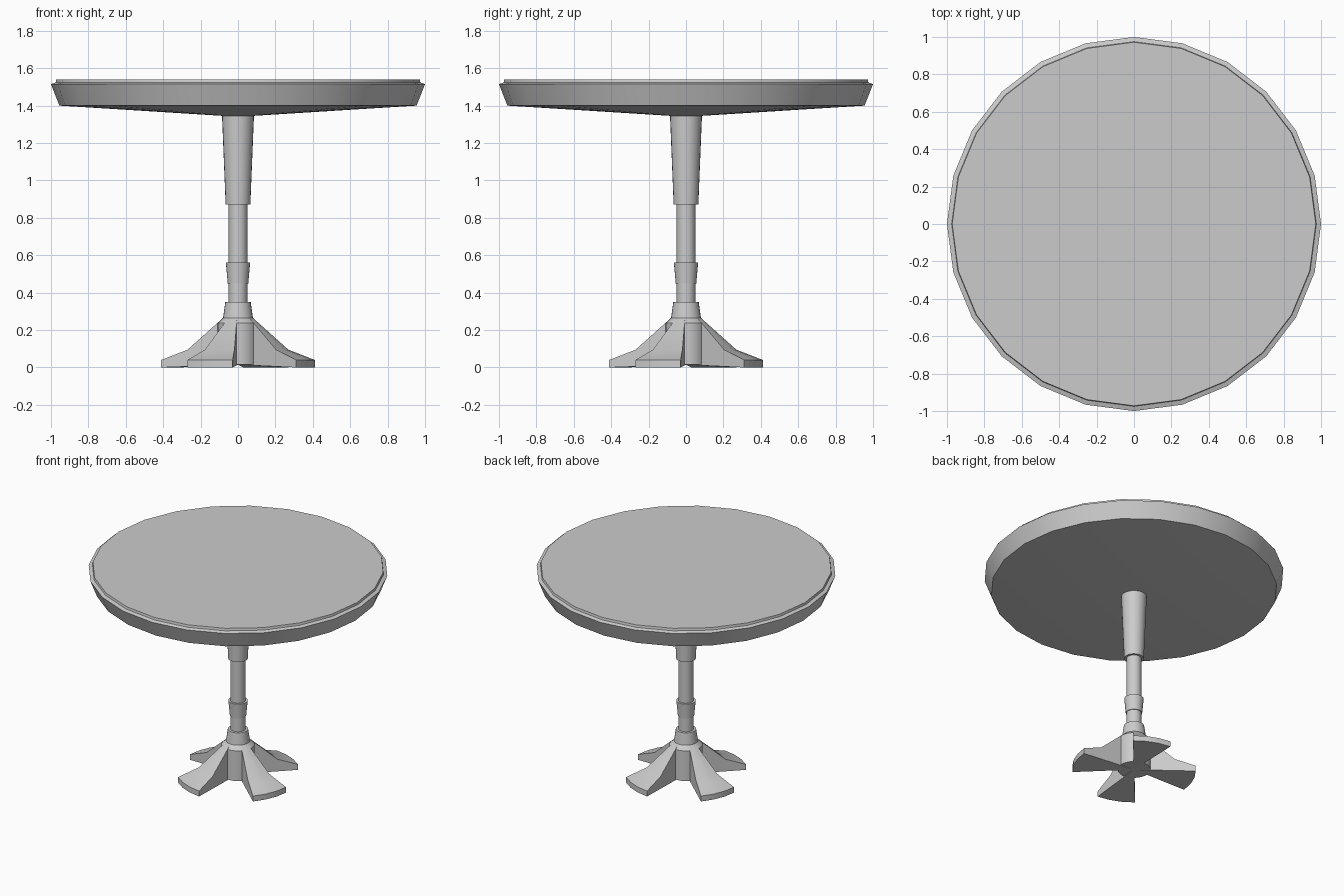
import bpy, bmesh
from math import radians, cos, sin

if "Cube" in bpy.data.objects:
    bpy.data.objects.remove(bpy.data.objects["Cube"])


def finish(bm, name):
    bmesh.ops.remove_doubles(bm, verts=bm.verts, dist=1e-5)
    bmesh.ops.recalc_face_normals(bm, faces=bm.faces)
    mesh = bpy.data.meshes.new(name)
    bm.to_mesh(mesh)
    bm.free()
    ob = bpy.data.objects.new(name, mesh)
    bpy.context.collection.objects.link(ob)
    bpy.ops.object.select_all(action='DESELECT')
    ob.select_set(True)
    bpy.context.view_layer.objects.active = ob
    bpy.ops.object.shade_smooth_by_angle(angle=radians(25))
    return ob


def turned(name, profile, start=0, sweep=360, sides=24):
    """Revolve an (r, z) profile; a partial sweep gets its two end faces."""
    bm = bmesh.new()
    full = sweep == 360
    rings = []
    for i in range(sides + (0 if full else 1)):
        a = radians(start + sweep * i / sides)
        rings.append([bm.verts.new((r * cos(a), r * sin(a), z)) for r, z in profile])
    for i in range(sides):
        p, q = rings[i], rings[(i + 1) % len(rings)]
        for j in range(len(profile) - 1):
            ends = (profile[j][0], profile[j + 1][0])
            if ends == (0, 0):
                continue
            if ends[0] == 0:
                bm.faces.new((p[j], q[j + 1], p[j + 1]))
            elif ends[1] == 0:
                bm.faces.new((p[j], q[j], p[j + 1]))
            else:
                bm.faces.new((p[j], q[j], q[j + 1], p[j + 1]))
    if not full:
        bm.faces.new(rings[0])
        bm.faces.new(rings[-1])
    return finish(bm, name)


# Round top with shallow conical underside and stepped rim
turned("table_top", [(0, 1.34), (0.955, 1.40), (1.0, 1.515), (0.975, 1.523),
                     (0.972, 1.54), (0, 1.54)])

# Turned column with tapered upper sleeve and collars
turned("column", [(0, 1.36), (0.086, 1.36), (0.066, 0.87), (0.05, 0.87),
                  (0.05, 0.56), (0.065, 0.56), (0.055, 0.45), (0.05, 0.45),
                  (0.05, 0.35), (0.068, 0.35), (0.08, 0.265), (0, 0.265)])

# Hub between the feet
turned("base_hub", [(0, 0.015), (0.11, 0.015), (0.11, 0.237), (0.08, 0.265), (0, 0.265)])

# Four flared feet, each a wedge of a turned base
foot = [(0, 0.015), (0, 0.265), (0.08, 0.265), (0.27, 0.095), (0.412, 0.04),
        (0.412, 0), (0, 0.015)]
for k in range(4):
    turned(f"foot_{k + 1}", foot[:-1] + [(0, 0.0151)], start=-131 + 90 * k, sweep=37, sides=3)
